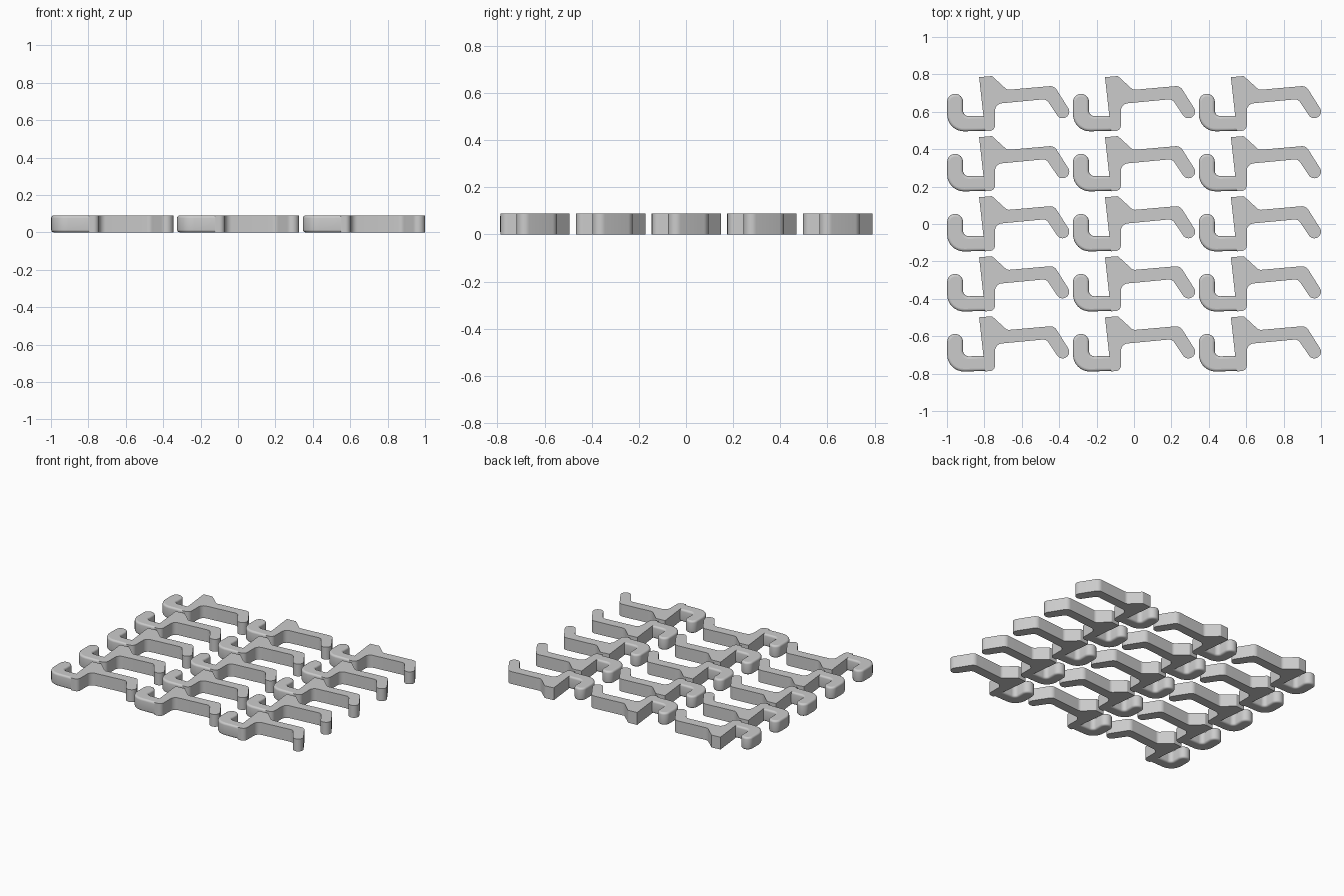
import bpy, bmesh, math
from mathutils import Vector

cube = bpy.data.objects.get("Cube")
if cube:
    bpy.data.objects.remove(cube, do_unlink=True)

HEIGHT = 0.09
ROWS, COLUMNS = 5, 3
PITCH_X, PITCH_Y = 0.673, 0.321

grey = bpy.data.materials.new("plain grey")
grey.use_nodes = True
grey.diffuse_color = (0.6, 0.6, 0.6, 1)
grey.node_tree.nodes["Principled BSDF"].inputs["Base Color"].default_value = (0.6, 0.6, 0.6, 1)


def rounded(corners, steps=8):
    """Outline with each (x, y, radius) corner replaced by a tangent arc."""
    points = []
    for i, (x, y, r) in enumerate(corners):
        p = Vector((x, y))
        if r == 0:
            points.append(p)
            continue
        a = (Vector(corners[i - 1][:2]) - p).normalized()
        b = (Vector(corners[(i + 1) % len(corners)][:2]) - p).normalized()
        half = a.angle(b) / 2
        centre = p + (a + b).normalized() * r / math.sin(half)
        start = p + a * r / math.tan(half) - centre
        end = p + b * r / math.tan(half) - centre
        sweep = start.angle(end)
        for k in range(steps + 1):
            t = k / steps
            arc = (start * math.sin((1 - t) * sweep) + end * math.sin(t * sweep)) / math.sin(sweep)
            points.append(centre + arc)
    return points


def slab(name, corners, bevel=0):
    """Extruded outline, optionally with rounded top and bottom rims."""
    bm = bmesh.new()
    verts = [bm.verts.new((p.x, p.y, 0)) for p in rounded(corners)]
    bm.faces.new(verts)
    bmesh.ops.remove_doubles(bm, verts=bm.verts, dist=0.0008)
    top = bmesh.ops.extrude_face_region(bm, geom=bm.faces[:])["geom"]
    bmesh.ops.translate(bm, vec=(0, 0, HEIGHT),
                        verts=[g for g in top if isinstance(g, bmesh.types.BMVert)])
    bmesh.ops.recalc_face_normals(bm, faces=bm.faces)
    if bevel:
        rims = [e for e in bm.edges if abs(e.verts[0].co.z - e.verts[1].co.z) < 1e-5]
        bmesh.ops.bevel(bm, geom=rims, offset=bevel, segments=4, profile=0.5, affect='EDGES')
    mesh = bpy.data.meshes.new(name)
    bm.to_mesh(mesh)
    bm.free()
    mesh.materials.append(grey)
    obj = bpy.data.objects.new(name, mesh)
    bpy.context.collection.objects.link(obj)
    bpy.ops.object.select_all(action='DESELECT')
    obj.select_set(True)
    bpy.context.view_layer.objects.active = obj
    bpy.ops.object.shade_smooth_by_angle(angle=math.radians(35))
    for f in mesh.polygons:
        if abs(f.normal.z) > 0.99:
            f.use_smooth = False
    return obj


# Body: upright block with the long bent arm
body = slab("clip_body", [
    (-0.155, 0.143, 0), (-0.086, 0.149, 0.01), (-0.005, 0.075, 0.03),
    (0.246, 0.097, 0.04), (0.340, -0.052, 0.0345), (0.281, -0.089, 0.0345),
    (0.204, 0.026, 0.035), (-0.07, 0.0, 0.04), (-0.07, -0.143, 0.03),
    (-0.123, -0.146, 0)])

# Hook: soft-edged J whose end is buried in the body
hook = slab("clip_hook", [
    (-0.096, -0.063, 0), (-0.241, -0.066, 0.03), (-0.241, 0.054, 0.0424),
    (-0.326, 0.054, 0.0424), (-0.326, -0.149, 0.09), (-0.096, -0.143, 0)], bevel=0.014)

# Repeat the clip over the grid
for row in range(ROWS):
    for col in range(COLUMNS):
        place = ((col - (COLUMNS - 1) / 2) * PITCH_X, (row - (ROWS - 1) / 2) * PITCH_Y, 0)
        for part in (body, hook):
            if row == col == 0:
                part.location = place
            else:
                copy = part.copy()
                copy.location = place
                bpy.context.collection.objects.link(copy)
